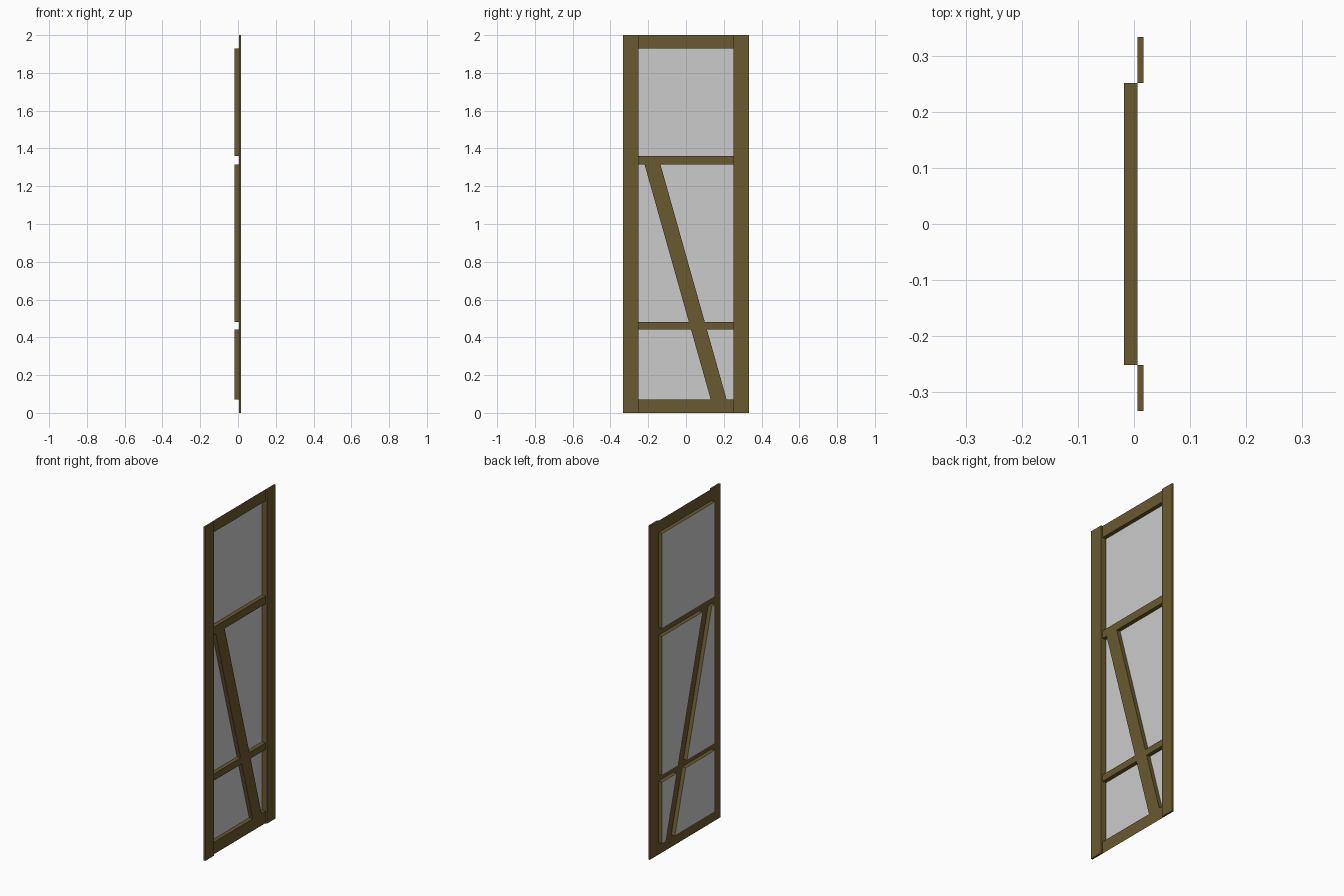
import bpy

if "Cube" in bpy.data.objects:
    bpy.data.objects.remove(bpy.data.objects["Cube"])

# Depths: stile front, frame sheet, glass
XF, XM, XG = 0.017, 0.006, -0.0175
YO, YI, H = 0.333, 0.251, 2.0
# Horizontal rails as (bottom, top)
RAILS = [(0.0, 0.072), (0.441, 0.481), (1.314, 1.361), (1.93, H)]

wood = bpy.data.materials.new("dark_wood")
wood.diffuse_color = (0.14, 0.10, 0.03, 1)
wood.use_nodes = True
wood.node_tree.nodes["Principled BSDF"].inputs["Base Color"].default_value = wood.diffuse_color


def make(name, verts, faces, mat=None):
    me = bpy.data.meshes.new(name)
    me.from_pydata(verts, [], faces)
    me.update()
    ob = bpy.data.objects.new(name, me)
    bpy.context.collection.objects.link(ob)
    if mat:
        me.materials.append(mat)
    return ob


def sheet(name, outline, x, mat=None):
    """Flat panel facing +x from a (y, z) outline."""
    return make(name, [(x, y, z) for y, z in outline],
                [tuple(range(len(outline)))], mat)


def pane(name, outline):
    """Recessed glass with a wooden reveal around it."""
    n = len(outline)
    sheet(name + "_glass", outline, XG)
    verts = [(x, y, z) for x in (XM, XG) for y, z in outline]
    faces = [(i, i + n, (i + 1) % n + n, (i + 1) % n) for i in range(n)]
    make(name + "_reveal", verts, faces, wood)


def quad(z0, z1, a0, b0, a1, b1):
    """Outline from y=a0..b0 at z0 up to y=a1..b1 at z1."""
    return [(a0, z0), (b0, z0), (b1, z1), (a1, z1)]


def brace_y(z):
    """Left and right edge of the slanted brace at height z."""
    y = -0.219 + (1.314 - z) * 0.2815
    return y, y + 0.084


# Raised stiles on both sides
for side, y in (("left", -(YO + YI) / 2), ("right", (YO + YI) / 2)):
    bpy.ops.mesh.primitive_cube_add(size=1, location=((XF + XM) / 2, y, H / 2))
    ob = bpy.context.object
    ob.name = side + "_stile"
    ob.scale = (XF - XM, YO - YI, H)
    bpy.ops.object.transform_apply(location=True, rotation=False, scale=True)
    ob.data.materials.append(wood)

# Cross rails
for i, (z0, z1) in enumerate(RAILS):
    sheet(f"rail_{i}", quad(z0, z1, -YI, YI, -YI, YI), XM, wood)

# Slanted brace with panes either side in the two lower bays
for i, bay in enumerate(("lower", "middle")):
    z0, z1 = RAILS[i][1], RAILS[i + 1][0]
    (l0, r0), (l1, r1) = brace_y(z0), brace_y(z1)
    sheet(bay + "_brace", quad(z0, z1, l0, r0, l1, r1), XM, wood)
    pane(bay + "_left", quad(z0, z1, -YI, l0, -YI, l1))
    pane(bay + "_right", quad(z0, z1, r0, YI, r1, YI))

# Top pane
pane("upper", quad(RAILS[2][1], RAILS[3][0], -YI, YI, -YI, YI))
